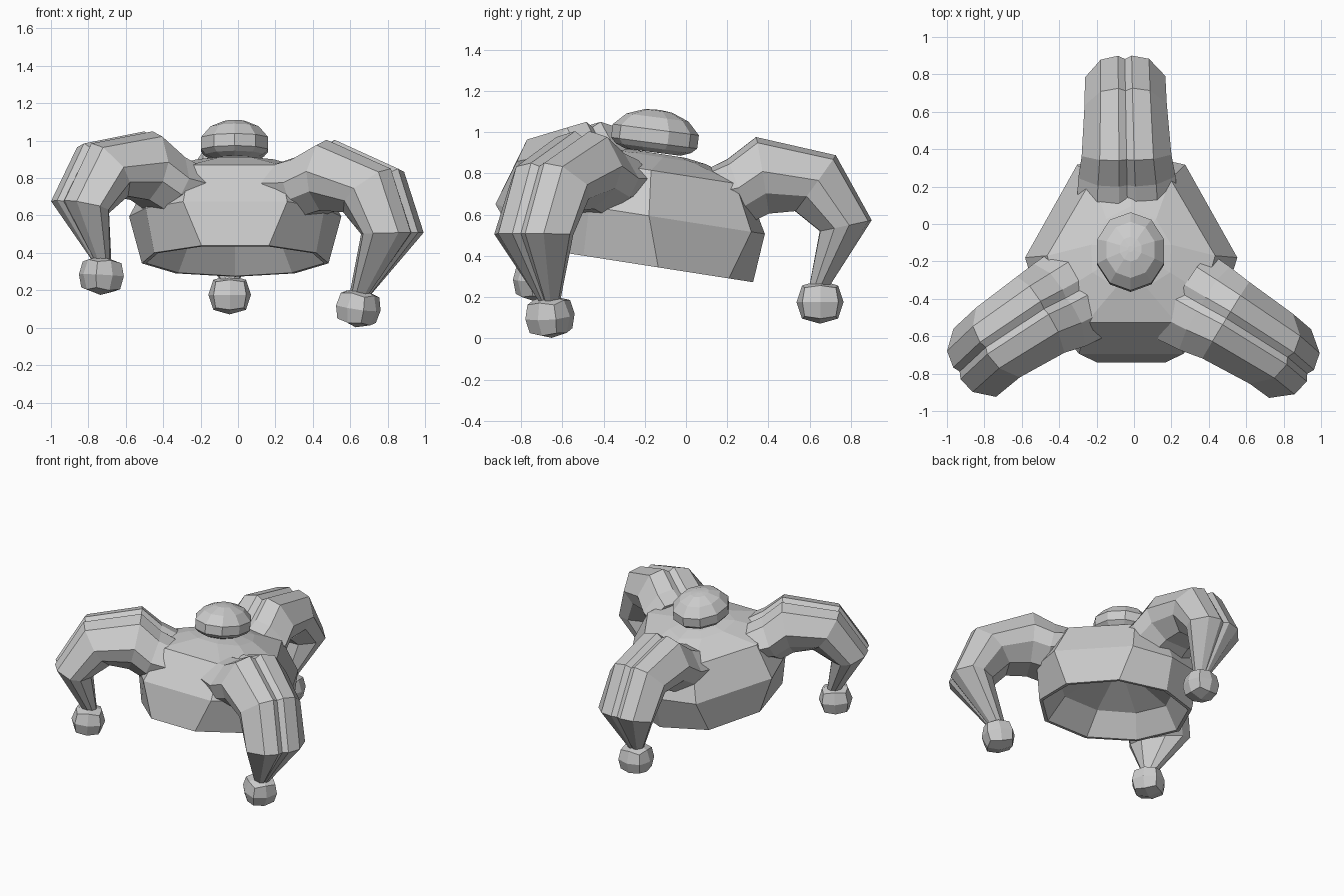
import bpy, bmesh
from math import sin, cos, pi, radians
from mathutils import Matrix, Vector

if "Cube" in bpy.data.objects:
    bpy.data.objects.remove(bpy.data.objects["Cube"])

HUB = Vector((-0.03, -0.2, 0))


def finish(bm, name):
    bmesh.ops.recalc_face_normals(bm, faces=bm.faces)
    me = bpy.data.meshes.new(name)
    bm.to_mesh(me)
    bm.free()
    ob = bpy.data.objects.new(name, me)
    bpy.context.collection.objects.link(ob)
    return ob


def loft(name, rings):
    """Skin closed rings of equal point count and cap both ends."""
    bm = bmesh.new()
    vs = [[bm.verts.new(p) for p in ring] for ring in rings]
    n = len(vs[0])
    for a, b in zip(vs, vs[1:]):
        for i in range(n):
            j = (i + 1) % n
            bm.faces.new((a[i], a[j], b[j], b[i]))
    bm.faces.new(vs[0][::-1])
    bm.faces.new(vs[-1])
    return finish(bm, name)


def tilt(ob, angle, centre):
    ob.data.transform(Matrix.Translation(Vector(centre)) @ Matrix.Rotation(angle, 4, 'X'))


def hull_ring(flat, half, reach, z, sx=1.0):
    """Three flat sides between the legs plus one corner under each leg."""
    pts = []
    for k in range(3):
        rot = Matrix.Rotation(2 * pi * k / 3, 3, 'Z')
        corner = Vector((reach * cos(radians(330)), reach * sin(radians(330)), z))
        for p in (Vector((-half, -flat, z)), Vector((half, -flat, z)), corner):
            q = rot @ p
            pts.append((q.x * sx, q.y, q.z))
    return pts


# Body: rounded triangular hull leaning backwards, hollow underneath
body = loft("body", [hull_ring(*p) for p in (
    (0.10, 0.04, 0.11, 0.04), (0.38, 0.15, 0.41, -0.09, 0.95),
    (0.50, 0.19, 0.53, -0.245, 0.9), (0.525, 0.20, 0.555, -0.245, 0.9),
    (0.515, 0.29, 0.575, -0.005, 0.96), (0.38, 0.24, 0.45, 0.215),
    (0.20, 0.08, 0.24, 0.285), (0.13, 0.05, 0.14, 0.30))])
tilt(body, -0.155, (-0.015, -0.185, 0.6))

# Cap: faceted dome with a thick rim
sides = [pi / 10 + 2 * pi * i / 10 for i in range(10)]
cap = loft("cap", [[(r * cos(a), 1.12 * r * sin(a), z) for a in sides]
                   for r, z in ((0.12, -0.08), (0.165, -0.06), (0.188, -0.035),
                                (0.188, 0.03), (0.135, 0.09), (0.06, 0.122),
                                (0.015, 0.127))])
tilt(cap, -0.13, (-0.018, -0.15, 0.982))

# Leg sections: top (r, z), bottom (r, z), half width
SECTIONS = [((0.28, 0.81), (0.38, 0.58), 0.27),
            ((0.40, 0.868), (0.51, 0.56), 0.26),
            ((0.54, 0.976), (0.60, 0.605), 0.24),
            ((0.926, 0.888), (0.73, 0.617), 0.22),
            ((1.10, 0.573), (0.85, 0.52), 0.215),
            ((0.90, 0.26), (0.80, 0.26), 0.055)]
# Half cross-section with a notch along the top
HALF = [(0.17, 1.0), (0.6, 0.85), (1.0, 0.1), (0.87, -0.47), (0.4, -1.0)]
SHAPE = [(0, 0.86)] + HALF + [(-a, b) for a, b in reversed(HALF)]


def leg(side, azimuth, pitch, dr, dz, lean=0.0, stretch=1.0, drop=0.0):
    az = radians(azimuth)
    out = Vector((cos(az), sin(az), 0))
    across = Vector((-sin(az), cos(az), 0))
    c, s = cos(pitch), sin(pitch)

    def place(r, z, w=0.0):
        w += lean * (0.75 - z)
        fall = drop if z < 0.4 else 0.0
        r, z = (r - 0.55) * (stretch if r > 0.55 else 1), z - 0.75
        return (HUB + out * (0.55 + r * c - z * s + dr) + across * w
                + Vector((0, 0, 0.75 + r * s + z * c + dz - fall)))

    rings = []
    for (tr, tz), (br, bz), w in SECTIONS:
        cr, cz = (tr + br) / 2, (tz + bz) / 2
        rings.append([place(cr + (tr - cr) * b, cz + (tz - cz) * b, w * a)
                      for a, b in SHAPE])
    loft(side + "_leg", rings)

    # Ball foot: subdivided cube, mostly rounded
    bm = bmesh.new()
    bmesh.ops.create_cube(bm, size=2)
    bmesh.ops.subdivide_edges(bm, edges=bm.edges[:], cuts=1, use_grid_fill=True)
    for v in bm.verts:
        v.co = v.co.lerp(v.co.normalized(), 0.8) * 0.114
        v.co.z *= 0.92
    bm.transform(Matrix.Translation(place(0.85, 0.176))
                 @ Matrix.Rotation(az, 4, 'Z') @ Matrix.Rotation(-pitch, 4, 'Y'))
    finish(bm, side + "_foot")


leg("back", 91, 0.0, 0.0, 0.0)
leg("left", 212, 0.06, -0.015, 0.075, lean=0.12, drop=-0.01)
leg("right", -31.5, -0.16, 0.03, 0.03, lean=-0.07, stretch=1.1, drop=0.055)
